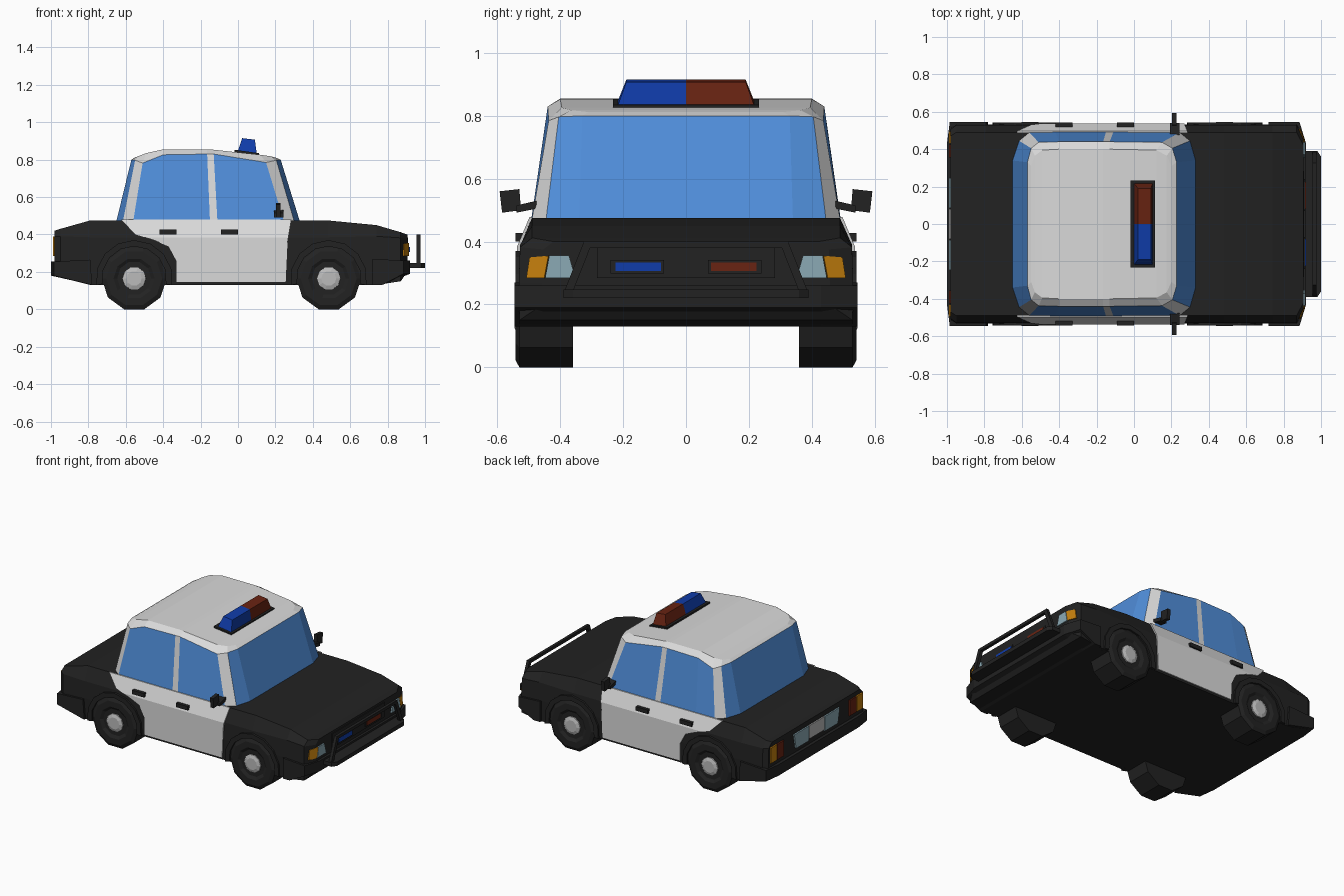
import bpy, bmesh, math
from mathutils import Vector


def material(name, r, g, b):
    m = bpy.data.materials.new(name)
    m.diffuse_color = (r, g, b, 1)
    return m


BLACK = material("black_paint", 0.016, 0.016, 0.016)
WHITE = material("white_paint", 0.70, 0.70, 0.70)
GLASS = material("window_blue", 0.08, 0.27, 0.70)
BLUE = material("beacon_blue", 0.005, 0.045, 0.40)
RED = material("beacon_red", 0.14, 0.017, 0.006)
AMBER = material("amber", 0.55, 0.21, 0.004)
LENS = material("pale_lens", 0.26, 0.40, 0.46)
GREY = material("hub_grey", 0.50, 0.50, 0.50)


def finish(name, bm, mats, mirror=False):
    bmesh.ops.recalc_face_normals(bm, faces=bm.faces)
    me = bpy.data.meshes.new(name)
    bm.to_mesh(me)
    bm.free()
    for m in mats:
        me.materials.append(m)
    ob = bpy.data.objects.new(name, me)
    bpy.context.collection.objects.link(ob)
    if mirror:
        mod = ob.modifiers.new("mirror", 'MIRROR')
        mod.use_axis = (False, True, False)
        mod.use_mirror_merge = False
    return ob


def loft(name, mat, rings, mirror=False):
    """Skin closed rings of points and cap both ends."""
    bm = bmesh.new()
    vs = [[bm.verts.new(p) for p in r] for r in rings]
    n = len(vs[0])
    for a, b in zip(vs, vs[1:]):
        for j in range(n):
            k = (j + 1) % n
            bm.faces.new((a[j], a[k], b[k], b[j]))
    bm.faces.new(vs[0])
    bm.faces.new(vs[-1])
    return finish(name, bm, [mat], mirror)


def prism(name, mat, pts, vec, mirror=False):
    """Extrude a polygon along a vector."""
    v = Vector(vec)
    return loft(name, mat, [pts, [Vector(p) + v for p in pts]], mirror)


def box(name, mat, x, y, z, mirror=False):
    pts = [(x[0], y[0], z[0]), (x[0], y[1], z[0]), (x[0], y[1], z[1]), (x[0], y[0], z[1])]
    return prism(name, mat, pts, (x[1] - x[0], 0, 0), mirror)


# Lower body: x, top z, bottom z, width factor, shoulder drop
stations = [(-0.98, 0.42, 0.20, 0.96, 0.03), (-0.95, 0.43, 0.17, 1.0, 0.04),
            (-0.79, 0.475, 0.13, 1.0, 0.09), (0.48, 0.475, 0.13, 1.0, 0.09),
            (0.74, 0.45, 0.13, 1.0, 0.06), (0.87, 0.412, 0.15, 1.0, 0.03),
            (0.905, 0.40, 0.20, 0.86, 0.025)]
rings = []
for x, zt, zb, w, drop in stations:
    half = [(0.49 * w, zt), (0.528 * w, zt - drop), (0.532 * w, 0.27), (0.53 * w, zb)]
    rings.append([(x, y, z) for y, z in half] + [(x, -y, z) for y, z in reversed(half)])
loft("lower_body", BLACK, rings)

# Cabin: columns of the half ring run from windscreen to rear window
base = [(0.33, 0.34), (0.30, 0.445), (0.245, 0.49), (-0.11, 0.492), (-0.15, 0.492),
        (-0.42, 0.492), (-0.56, 0.49), (-0.615, 0.445), (-0.65, 0.34)]
eave = [(0.228, 0.33, 0.80), (0.205, 0.405, 0.797), (0.15, 0.437, 0.785), (-0.13, 0.44, 0.83),
        (-0.165, 0.44, 0.83), (-0.40, 0.44, 0.826), (-0.51, 0.437, 0.782),
        (-0.55, 0.405, 0.797), (-0.57, 0.33, 0.80)]
roof = [(0.20, 0.31, 0.812), (0.175, 0.365, 0.818), (0.12, 0.395, 0.826), (-0.13, 0.40, 0.853),
        (-0.165, 0.40, 0.855), (-0.40, 0.40, 0.855), (-0.49, 0.395, 0.835),
        (-0.53, 0.365, 0.82), (-0.55, 0.31, 0.812)]
bm = bmesh.new()
levels = []
for half in ([(x, y, 0.472) for x, y in base], eave, roof):
    levels.append([bm.verts.new(p) for p in half + [(x, -y, z) for x, y, z in reversed(half)]])
for lv in (0, 1):
    a, b = levels[lv], levels[lv + 1]
    for j in range(18):
        k = (j + 1) % 18
        f = bm.faces.new((a[j], a[k], b[k], b[j]))
        # glass everywhere below the eave except at the pillars
        f.material_index = 1 if lv == 0 and min(j, 16 - j) not in (1, 3, 6) else 0
top = levels[2]
for i in range(8):
    bm.faces.new((top[i], top[i + 1], top[16 - i], top[17 - i]))
finish("cabin", bm, [WHITE, GLASS])

# White door panels, bent along the shoulder line
outline = [(0.285, 0.479), (0.265, 0.36), (0.255, 0.145), (-0.33, 0.145), (-0.33, 0.26),
           (-0.37, 0.335), (-0.45, 0.37), (-0.55, 0.40), (-0.625, 0.479)]
bm = bmesh.new()
bm.faces.new([bm.verts.new((x, 0, z)) for x, z in outline])
bmesh.ops.bisect_plane(bm, geom=bm.verts[:] + bm.edges[:] + bm.faces[:],
                       plane_co=(0, 0, 0.385), plane_no=(0, 0, 1))
for v in bm.verts:
    v.co.y = 0.537 - max(0, v.co.z - 0.385) * 0.42
ext = bmesh.ops.extrude_face_region(bm, geom=bm.faces[:])
for g in ext["geom"]:
    if isinstance(g, bmesh.types.BMVert):
        g.co.y -= 0.009
finish("door_panels", bm, [WHITE], True)

# Door handles
for name, x in (("rear_door_handle", -0.42), ("front_door_handle", -0.09)):
    box(name, BLACK, (x, x + 0.09), (0.50, 0.542), (0.40, 0.427), True)

# Bumpers, with ends swept back
for name, prof, sweep in (
        ("front_bumper", [(0.72, 0.13), (0.77, 0.13), (0.92, 0.19), (0.92, 0.26), (0.72, 0.27)], -0.035),
        ("rear_bumper", [(-0.78, 0.13), (-1.0, 0.18), (-1.0, 0.255), (-0.79, 0.265)], 0.015)):
    loft(name, BLACK, [[(x + (dx if abs(x) > 0.9 else 0), y, z) for x, z in prof]
                       for y, dx in ((-0.545, sweep), (-0.43, 0), (0.43, 0), (0.545, sweep))])

# Wheels, hubs and arches
def disc(x, y, r, n):
    return [(x + r * math.cos(math.tau * k / n), y, 0.165 + r * math.sin(math.tau * k / n))
            for k in range(n)]


for end, x in (("rear", -0.555), ("front", 0.485)):
    loft(end + "_tyres", BLACK, [disc(x, y, r, 10) for y, r in
         ((0.36, 0.1735), (0.53, 0.1735), (0.542, 0.15), (0.542, 0.11), (0.53, 0.09))], True)
    loft(end + "_hubs", GREY, [disc(x, y, r, 10) for y, r in
         ((0.50, 0.064), (0.538, 0.062), (0.546, 0.04))], True)
    angles = [math.radians(-10 + 25 * k) for k in range(9)]
    arc = [(0.205, a) for a in angles] + [(0.172, a) for a in reversed(angles)]
    prism(end + "_wheel_arches", BLACK,
          [(x + r * math.cos(a), 0.50, 0.165 + r * math.sin(a)) for r, a in arc], (0, 0.043, 0), True)

# Wing mirrors
prism("mirror_heads", BLACK, [(0.203, 0.525, 0.50), (0.203, 0.585, 0.492), (0.203, 0.593, 0.56),
                              (0.203, 0.53, 0.567)], (0.024, 0, 0), True)
prism("mirror_stems", BLACK, [(0.192, 0.475, 0.505), (0.192, 0.54, 0.492), (0.192, 0.54, 0.515),
                              (0.192, 0.475, 0.53)], (0.05, 0, 0), True)

# Roof light bar
prism("light_bar_base", BLACK, [(-0.02, -0.232, 0.83), (0.112, -0.232, 0.81), (0.112, -0.232, 0.835),
                                (-0.02, -0.232, 0.853)], (0, 0.464, 0))
for name, mat, s in (("blue_beacon", BLUE, -1), ("red_beacon", RED, 1)):
    loft(name, mat, [[(0, 0, 0.847), (0.10, 0, 0.833), (0.10, s * 0.217, 0.833), (0, s * 0.217, 0.847)],
                     [(0.022, 0, 0.915), (0.09, 0, 0.907), (0.09, s * 0.19, 0.907),
                      (0.022, s * 0.19, 0.915)]])

# Headlights and corner indicators
prism("headlights", LENS, [(0.90, 0.352, 0.285), (0.90, 0.448, 0.285), (0.90, 0.435, 0.355),
                           (0.90, 0.372, 0.355)], (0.014, 0, 0), True)
prism("front_indicators", AMBER, [(0.90, 0.448, 0.285), (0.877, 0.505, 0.285), (0.877, 0.495, 0.35),
                                  (0.90, 0.435, 0.355)], (0.013, 0.003, 0), True)

# Grille with flashers
box("grille", BLACK, (0.90, 0.910), (-0.283, 0.283), (0.285, 0.385))
for name, mat, s in (("blue_flasher", BLUE, -1), ("red_flasher", RED, 1)):
    box(name + "_frame", BLACK, (0.905, 0.915), sorted((s * 0.07, s * 0.24)), (0.298, 0.342))
    box(name, mat, (0.905, 0.919), sorted((s * 0.08, s * 0.225)), (0.306, 0.334))

# Push bar
prism("push_bar_shelf", BLACK, [(0.90, -0.39, 0.22), (0.98, -0.39, 0.22), (1.0, -0.36, 0.22),
                                (1.0, 0.36, 0.22), (0.98, 0.39, 0.22), (0.90, 0.39, 0.22)], (0, 0, 0.027))
prism("push_bar_uprights", BLACK, [(0.955, 0.362, 0.235), (0.955, 0.39, 0.235), (0.955, 0.325, 0.40),
                                   (0.955, 0.297, 0.40)], (0.02, 0, 0), True)
box("push_bar_rail", BLACK, (0.955, 0.975), (-0.32, 0.32), (0.38, 0.40))

# Tail lights, reversing lights and number plate
box("tail_lights", RED, (-0.99, -0.97), (0.355, 0.425), (0.285, 0.39), True)
box("rear_indicators", AMBER, (-0.99, -0.97), (0.43, 0.495), (0.285, 0.39), True)
prism("reversing_lights", LENS, [(-0.99, 0.085, 0.285), (-0.99, 0.225, 0.285), (-0.99, 0.245, 0.385),
                                 (-0.99, 0.085, 0.385)], (0.02, 0, 0), True)
box("rear_plate", GREY, (-0.989, -0.97), (-0.08, 0.08), (0.295, 0.385))
